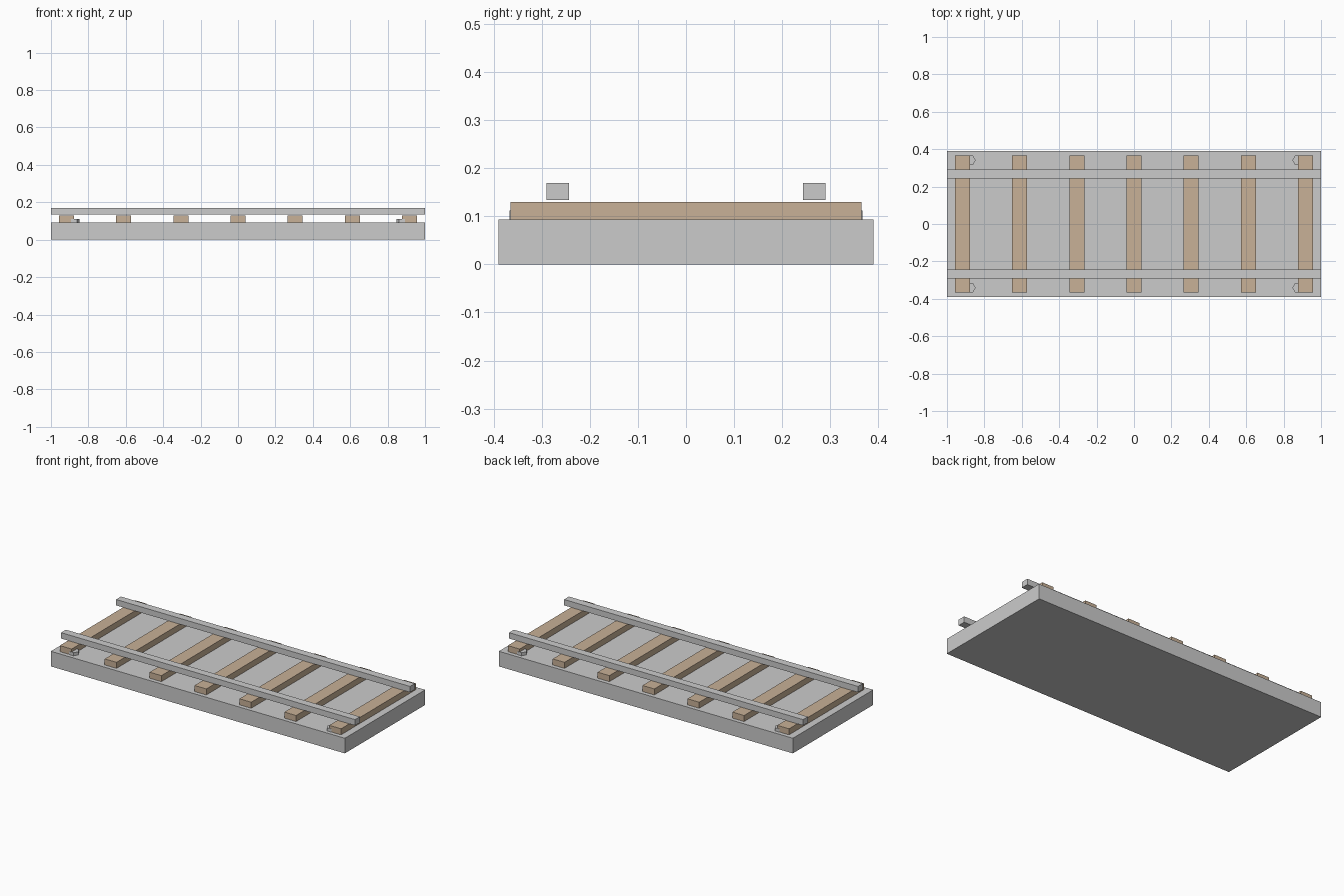
import bpy
import math

if "Cube" in bpy.data.objects:
    bpy.data.objects.remove(bpy.data.objects["Cube"])

wood = bpy.data.materials.new("wood")
wood.diffuse_color = (0.58, 0.44, 0.31, 1)
wood.use_nodes = True
wood.node_tree.nodes["Principled BSDF"].inputs["Base Color"].default_value = wood.diffuse_color


def box(name, lo, hi, mat=None):
    bpy.ops.mesh.primitive_cube_add(size=1, location=[(a + b) / 2 for a, b in zip(lo, hi)])
    ob = bpy.context.object
    ob.name = name
    ob.scale = [b - a for a, b in zip(lo, hi)]
    bpy.ops.object.transform_apply(location=False, rotation=False, scale=True)
    if mat:
        ob.data.materials.append(mat)
    return ob


BED_TOP = 0.093

# track bed
box("track_bed", (-1, -0.39, 0), (1, 0.39, BED_TOP))

# wooden sleepers, evenly spaced
for i in range(7):
    x = (i - 3) * 0.3055
    box(f"sleeper_{i + 1}", (x - 0.04, -0.365, BED_TOP), (x + 0.04, 0.365, 0.13), wood)

# rails, sitting just clear of the sleepers
for side, y in (("front", -0.267), ("back", 0.267)):
    box(f"rail_{side}", (-1, y - 0.0235, 0.1335), (1, y + 0.0235, 0.1695))

# hexagonal bolts tucked against the inner edges of the end sleepers
for sx, xn in ((-1, "left"), (1, "right")):
    for sy, yn in ((-1, "front"), (1, "back")):
        bpy.ops.mesh.primitive_cylinder_add(
            vertices=6, radius=0.03, depth=0.019,
            location=(sx * 0.877, sy * 0.341, BED_TOP + 0.0095),
            rotation=(0, 0, math.radians(30)))
        bpy.context.object.name = f"bolt_{yn}_{xn}"
